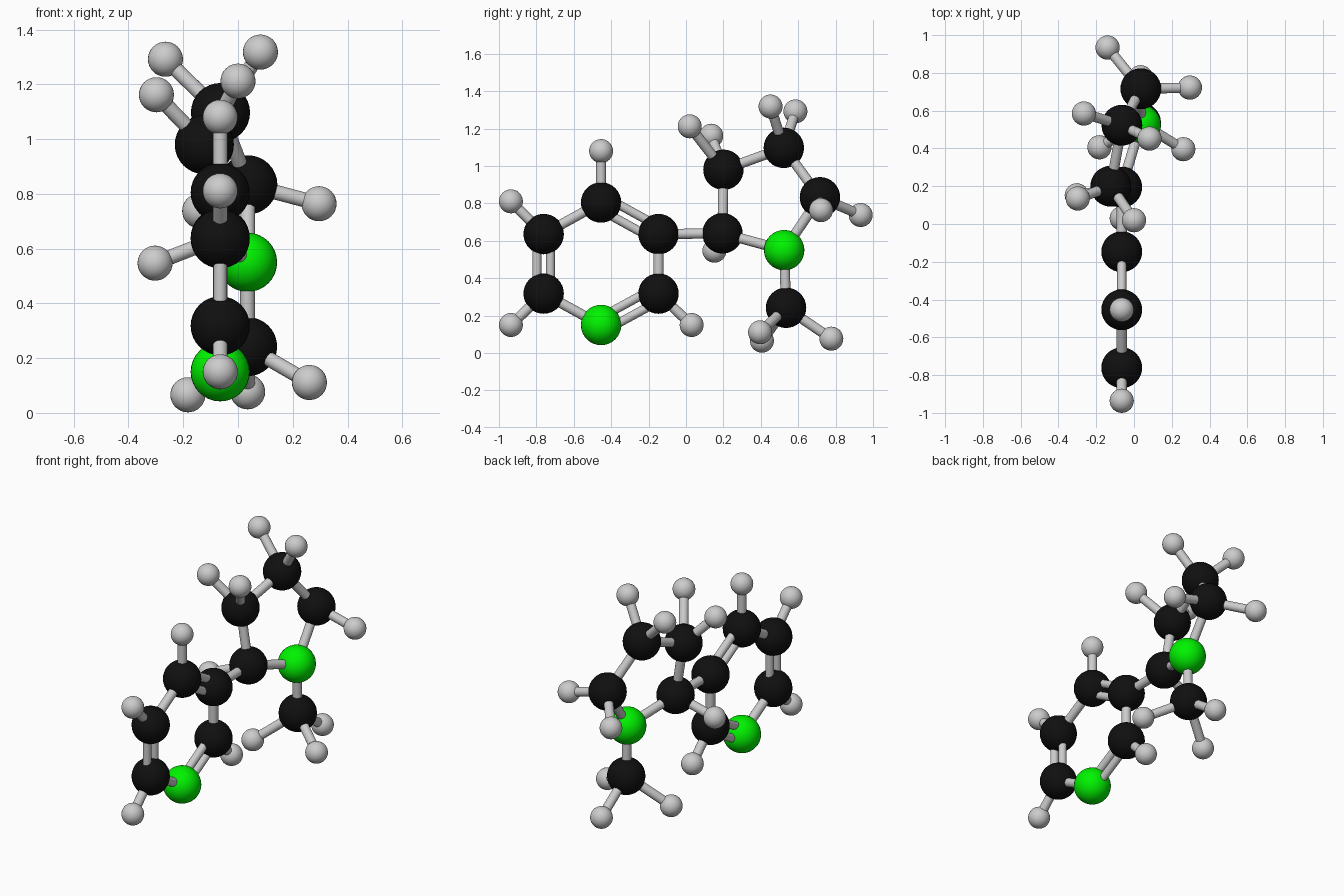
import bpy
from mathutils import Vector

if "Cube" in bpy.data.objects:
    bpy.data.objects.remove(bpy.data.objects["Cube"])


def material(name, color):
    m = bpy.data.materials.new(name)
    m.diffuse_color = (*color, 1)
    m.use_nodes = True
    m.node_tree.nodes["Principled BSDF"].inputs["Base Color"].default_value = m.diffuse_color
    return m


BLACK = material("black", (0.005, 0.005, 0.005))
GREEN = material("green", (0.0, 0.9, 0.0))
BIG, SMALL, ROD = 0.108, 0.064, 0.027


def ball(name, pos, radius, mat=None):
    bpy.ops.mesh.primitive_uv_sphere_add(segments=32, ring_count=16, radius=radius, location=pos)
    ob = bpy.context.object
    ob.name = name
    bpy.ops.object.shade_smooth()
    if mat:
        ob.data.materials.append(mat)


def rod(name, a, b, shift=Vector(), radius=ROD):
    a, b = Vector(a) + shift, Vector(b) + shift
    d = b - a
    bpy.ops.mesh.primitive_cylinder_add(vertices=24, radius=radius, depth=d.length, location=(a + b) / 2)
    ob = bpy.context.object
    ob.name = name
    ob.rotation_euler = d.to_track_quat('Z', 'Y').to_euler()
    bpy.ops.object.shade_smooth_by_angle()


def double_rod(name, a, b):
    # two thin rods side by side in the plane of the flat ring
    side = (Vector(b) - Vector(a)).cross(Vector((1, 0, 0))).normalized() * 0.036
    for s in (-1, 1):
        rod(name, a, b, side * s, 0.024)


X = -0.065
# large atoms: the flat six-ring, the puckered five-ring and the end group
atoms = {
    "a0": (X, -0.454, 0.805), "a1": (X, -0.147, 0.636), "a2": (X, -0.147, 0.318),
    "a3": (X, -0.454, 0.150), "a4": (X, -0.761, 0.318), "a5": (X, -0.761, 0.636),
    "b0": (X, 0.195, 0.640), "b1": (-0.123, 0.200, 0.980), "b2": (-0.064, 0.523, 1.097),
    "b3": (0.036, 0.716, 0.833), "b4": (0.035, 0.525, 0.550), "c0": (0.035, 0.535, 0.242),
}
# small atoms, grouped by the large atom they hang on
hydrogens = {
    "a0": [(X, -0.454, 1.080)], "a2": [(X, 0.030, 0.150)],
    "a4": [(X, -0.936, 0.150)], "a5": [(X, -0.936, 0.811)],
    "b0": [(-0.303, 0.152, 0.547)],
    "b1": [(-0.298, 0.135, 1.162), (0.0, 0.020, 1.212)],
    "b2": [(-0.265, 0.585, 1.292), (0.082, 0.452, 1.318)],
    "b3": [(-0.140, 0.934, 0.738), (0.296, 0.722, 0.764)],
    "c0": [(0.261, 0.396, 0.111), (-0.183, 0.406, 0.066), (0.035, 0.777, 0.077)],
}

for key, pos in atoms.items():
    if key in ("a3", "b4"):
        ball("nitrogen_atom", pos, BIG, GREEN)
    else:
        ball("carbon_atom", pos, BIG, BLACK)

for key, group in hydrogens.items():
    for pos in group:
        ball("hydrogen_atom", pos, SMALL)
        rod("hydrogen_bond_rod", atoms[key], pos)

# six-ring: alternating double and single rods
for i in range(6):
    a, b = atoms[f"a{i}"], atoms[f"a{(i + 1) % 6}"]
    if i % 2 == 0:
        double_rod("double_bond_rod", a, b)
    else:
        rod("single_bond_rod", a, b)

# five-ring, link between the rings and link to the end group
for i in range(5):
    rod("single_bond_rod", atoms[f"b{i}"], atoms[f"b{(i + 1) % 5}"])
rod("ring_link_rod", atoms["a1"], atoms["b0"])
rod("end_link_rod", atoms["b4"], atoms["c0"])
